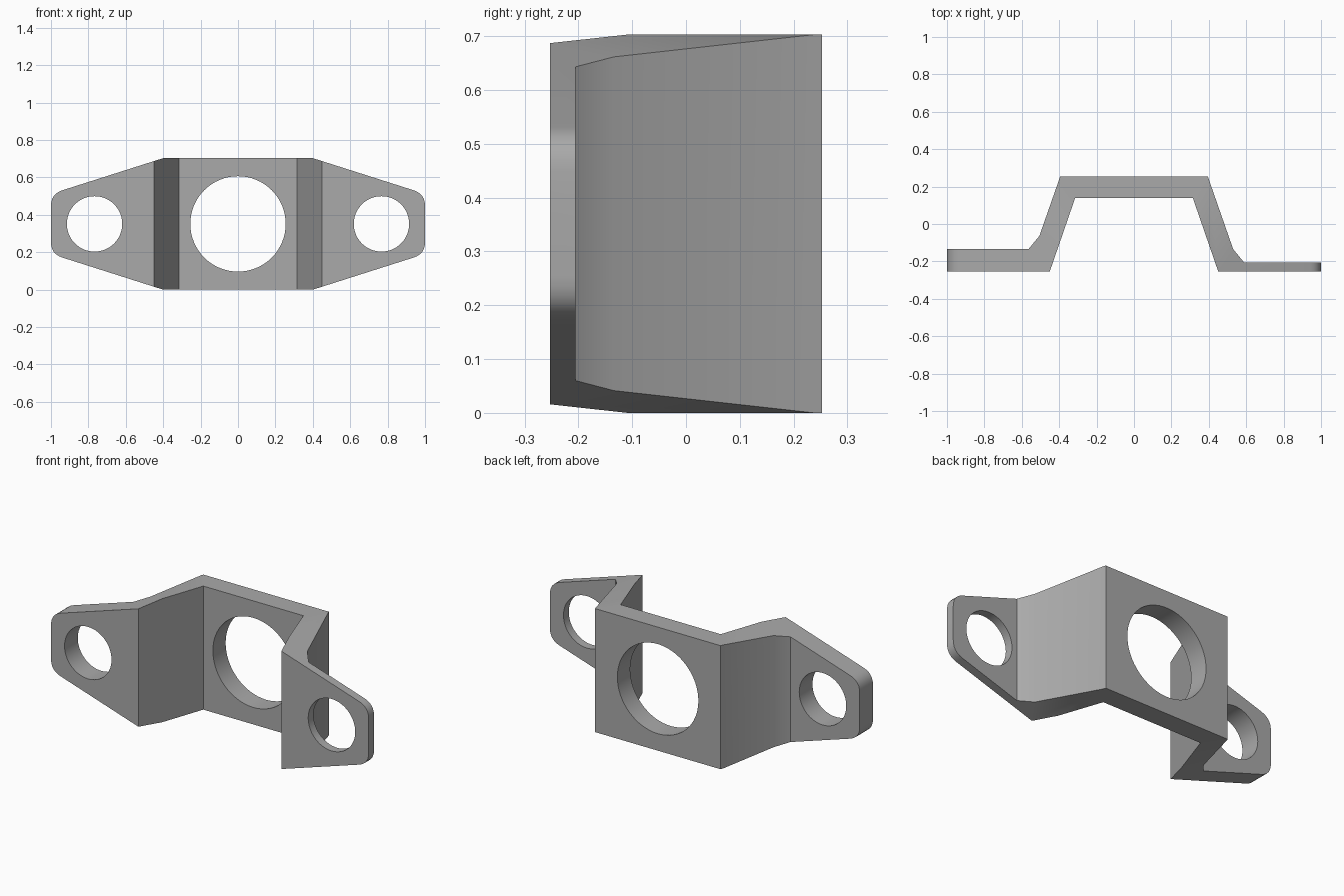
import bpy, bmesh, math

if "Cube" in bpy.data.objects:
    bpy.data.objects.remove(bpy.data.objects["Cube"])

H = 0.703
MID = H / 2


def material(name, value):
    m = bpy.data.materials.new(name)
    m.diffuse_color = (value, value, value, 1)
    m.use_nodes = True
    m.node_tree.nodes["Principled BSDF"].inputs["Base Color"].default_value = m.diffuse_color
    return m


def prism(name, points, to_3d, offset):
    """Extrude a closed 2D outline along an offset vector."""
    bm = bmesh.new()
    face = bm.faces.new([bm.verts.new(to_3d(a, b)) for a, b in points])
    ext = bmesh.ops.extrude_face_region(bm, geom=[face])
    verts = [g for g in ext["geom"] if isinstance(g, bmesh.types.BMVert)]
    bmesh.ops.translate(bm, verts=verts, vec=offset)
    bmesh.ops.recalc_face_normals(bm, faces=bm.faces)
    me = bpy.data.meshes.new(name)
    bm.to_mesh(me)
    bm.free()
    ob = bpy.data.objects.new(name, me)
    bpy.context.collection.objects.link(ob)
    return ob


def boolean(target, cutter, operation):
    mod = target.modifiers.new(operation.title(), 'BOOLEAN')
    mod.operation = operation
    mod.solver = 'EXACT'
    mod.object = cutter
    bpy.context.view_layer.objects.active = target
    bpy.ops.object.modifier_apply(modifier=mod.name)
    bpy.data.objects.remove(cutter)


# Bent strap seen from the top: thick left flange, thin right flange
strap = [(-1, -0.253), (-0.45, -0.253), (-0.315, 0.138), (0.315, 0.138),
         (0.45, -0.253), (1, -0.253), (1, -0.205), (0.588, -0.205),
         (0.53, -0.134), (0.395, 0.253), (-0.395, 0.253), (-0.506, -0.064),
         (-0.564, -0.134), (-1, -0.134)]
bracket = prism("bracket", strap, lambda x, y: (x, y, 0), (0, 0, H))

# Front outline: tapered ears with rounded outer corners
a, c, b = (0.94, 0.531), (1, 0.512), (1, 0.449)
curve = []
for i in range(7):
    t = i / 6
    curve.append(tuple((1 - t) ** 2 * a[k] + 2 * t * (1 - t) * c[k] + t * t * b[k]
                       for k in (0, 1)))
quarter = [(0.4, H)] + curve
right = quarter + [(x, H - z) for x, z in reversed(quarter)]
outline = right + [(-x, z) for x, z in reversed(right)]
trim = prism("outline_trim", outline, lambda x, z: (x, -0.5, z), (0, 1, 0))
boolean(bracket, trim, 'INTERSECT')

# Centre hole and two bolt holes
for x, r in ((0, 0.255), (-0.767, 0.148), (0.767, 0.148)):
    ring = [(x + r * math.cos(i * math.tau / 64), MID + r * math.sin(i * math.tau / 64))
            for i in range(64)]
    hole = prism("hole_cutter", ring, lambda px, pz: (px, -0.5, pz), (0, 1, 0))
    boolean(bracket, hole, 'DIFFERENCE')

# One plain grey finish
bracket.data.materials.clear()
bracket.data.materials.append(material("plain grey", 0.4))
for p in bracket.data.polygons:
    p.material_index = 0

bpy.ops.object.select_all(action='DESELECT')
bracket.select_set(True)
bpy.context.view_layer.objects.active = bracket
bpy.ops.object.shade_smooth_by_angle(angle=math.radians(30))
